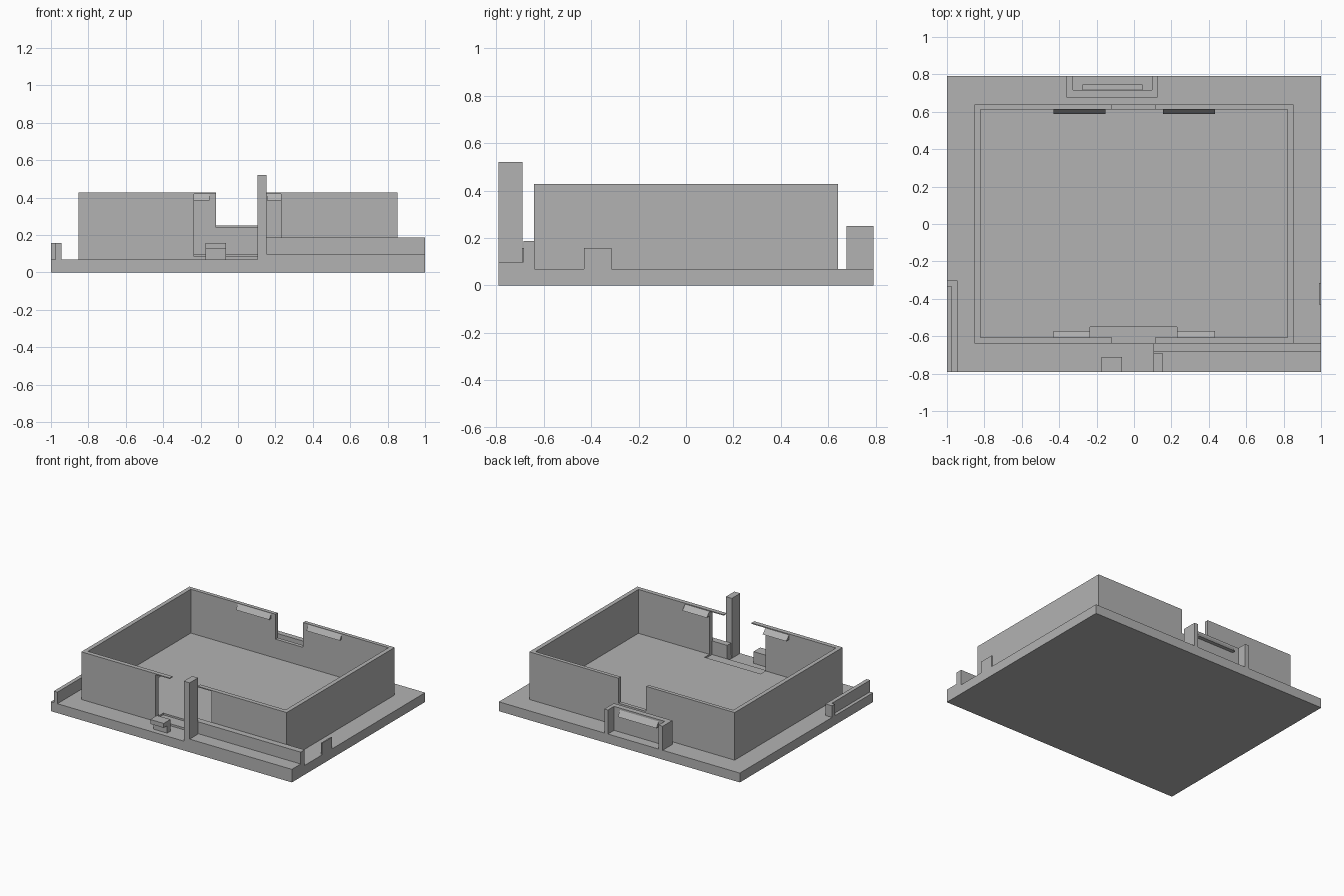
import bpy
import bmesh

cube = bpy.data.objects.get("Cube")
if cube:
    bpy.data.objects.remove(cube, do_unlink=True)

grey = bpy.data.materials.new("plain_grey")
grey.use_nodes = True
GREY = (0.45, 0.45, 0.45, 1.0)
grey.diffuse_color = GREY
grey.node_tree.nodes["Principled BSDF"].inputs["Base Color"].default_value = GREY


def add_object(name, bm):
    bmesh.ops.recalc_face_normals(bm, faces=bm.faces)
    mesh = bpy.data.meshes.new(name)
    bm.to_mesh(mesh)
    bm.free()
    mesh.materials.append(grey)
    obj = bpy.data.objects.new(name, mesh)
    bpy.context.scene.collection.objects.link(obj)
    return obj


def box(name, x, y, z):
    """Box spanning the given (min, max) ranges."""
    bm = bmesh.new()
    bmesh.ops.create_cube(bm, size=1)
    for v in bm.verts:
        v.co = [r[0] if c < 0 else r[1] for c, r in zip(v.co, (x, y, z))]
    return add_object(name, bm)


def wedge(name, x, wall_y, tip_y, low, high):
    """Catch with a sloped upper face and a flat underside."""
    bm = bmesh.new()
    profile = ((wall_y, low), (tip_y, low), (wall_y, high))
    face = bm.faces.new([bm.verts.new((x[0], y, z)) for y, z in profile])
    ext = bmesh.ops.extrude_face_region(bm, geom=[face])["geom"]
    moved = [g for g in ext if isinstance(g, bmesh.types.BMVert)]
    bmesh.ops.translate(bm, verts=moved, vec=(x[1] - x[0], 0, 0))
    return add_object(name, bm)


def cut(obj, x, y, z):
    """Subtract a box from an object."""
    cutter = box("cutter", x, y, z)
    cutter.hide_render = True
    mod = obj.modifiers.new("cut", "BOOLEAN")
    mod.operation = "DIFFERENCE"
    mod.solver = "EXACT"
    mod.object = cutter
    bpy.context.view_layer.objects.active = obj
    bpy.ops.object.modifier_apply(modifier=mod.name)
    bpy.data.objects.remove(cutter, do_unlink=True)


BASE = 0.07
SINK = 0.04   # bottoms of upright parts sit inside the plate
TOP = 0.427

# Base plate
box("base_plate", (-1, 1), (-0.79, 0.79), (0, BASE))

# Open tray with a raised floor
tray = box("tray", (-0.852, 0.852), (-0.64, 0.64), (SINK, TOP))
cut(tray, (-0.82, 0.82), (-0.607, 0.612), (0.098, 0.6))
# Front doorway with a thin lintel, then the gap through the lintel
cut(tray, (-0.235, 0.23), (-0.7, -0.55), (0.085, 0.42))
cut(tray, (-0.118, 0.112), (-0.7, -0.55), (0.3, 0.6))
# Back notch
cut(tray, (-0.118, 0.112), (0.55, 0.66), (0.24, 0.6))

# Catches inside the tray walls
for side, x_back, x_front in (("right", (-0.43, -0.153), (-0.43, -0.235)),
                              ("left", (0.155, 0.432), (0.23, 0.432))):
    wedge("back_catch_" + side, x_back, 0.613, 0.588, 0.385, 0.422)
    wedge("front_catch_" + side, x_front, -0.608, -0.573, 0.385, 0.422)

# Back bracket, open to the rear, with its own catch
bracket = box("back_bracket", (-0.36, 0.125), (0.677, 0.79), (SINK, 0.25))
cut(bracket, (-0.325, 0.095), (0.717, 0.9), (BASE, 0.5))
wedge("bracket_catch", (-0.275, 0.045), 0.716, 0.745, 0.195, 0.237)

# Front ledge, rail and post
box("front_ledge", (0.105, 1), (-0.79, -0.68), (SINK, 0.098))
box("front_rail", (0.105, 1), (-0.685, -0.638), (SINK, 0.187))
box("front_post", (0.103, 0.152), (-0.79, -0.69), (SINK, 0.52))

# Small hooked block beside the doorway
block = box("hook_block", (-0.175, -0.063), (-0.79, -0.71), (SINK, 0.158))
cut(block, (-0.3, 0), (-0.9, -0.75), (BASE, 0.125))

# Side guard on the right edge, open to the outside
guard = box("side_guard", (-1, -0.945), (-0.79, -0.303), (SINK, 0.157))
cut(guard, (-1.1, -0.975), (-0.9, -0.335), (BASE, 0.3))

# Thin stop on the left edge
box("side_stop", (0.99, 1), (-0.43, -0.315), (SINK, 0.157))
